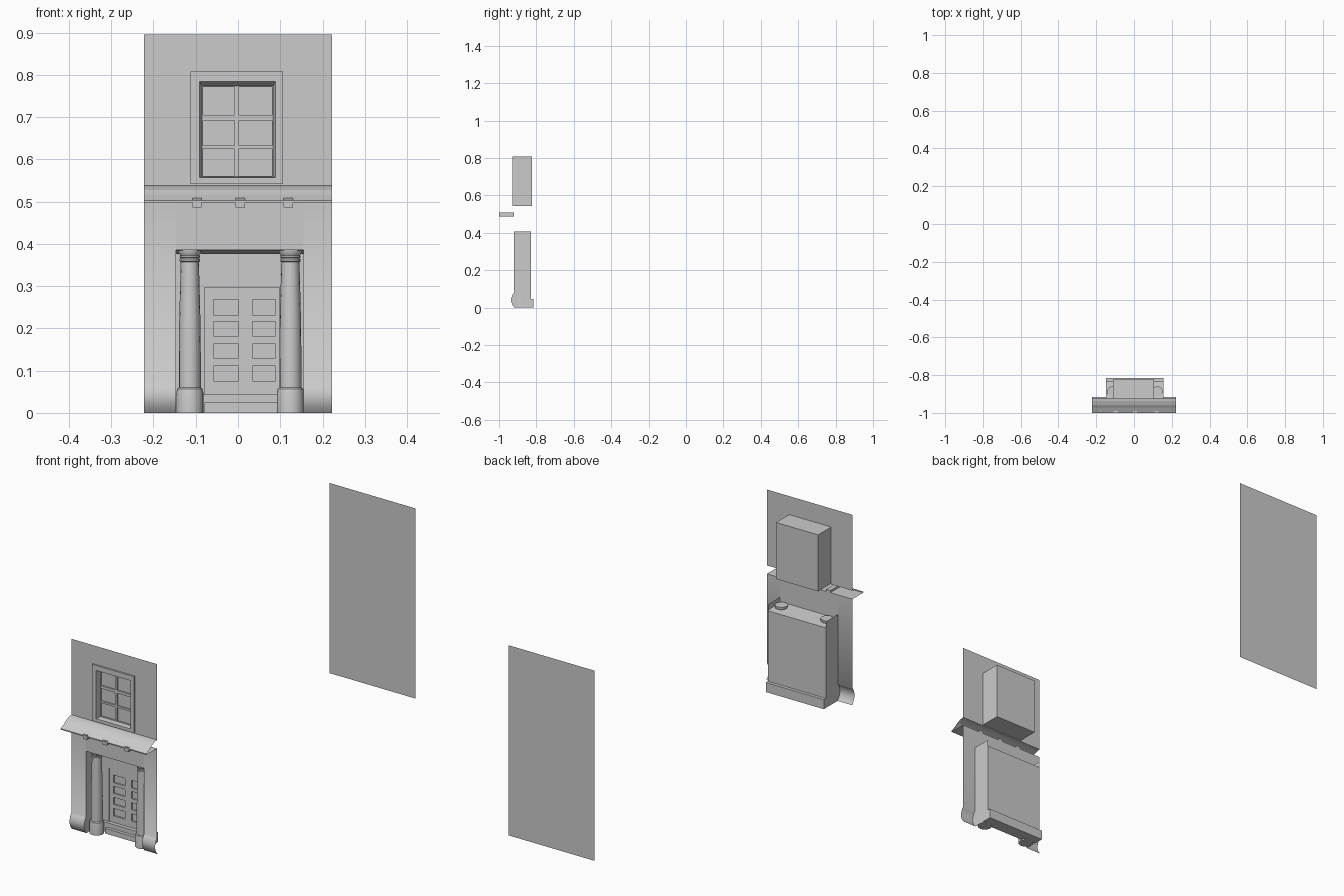
import bpy, bmesh, math

if "Cube" in bpy.data.objects:
    bpy.data.objects.remove(bpy.data.objects["Cube"])

FRONT = -0.92          # facade plane
HALF_W = 0.223
HEIGHT = 0.895
DOOR_L, DOOR_R, DOOR_TOP = -0.147, 0.155, 0.386
BACK = -0.83           # back of the door recess


def make(name, verts, faces, smooth=None):
    me = bpy.data.meshes.new(name)
    me.from_pydata(verts, [], faces)
    bm = bmesh.new()
    bm.from_mesh(me)
    bmesh.ops.remove_doubles(bm, verts=bm.verts, dist=1e-5)
    bm.to_mesh(me)
    bm.free()
    ob = bpy.data.objects.new(name, me)
    bpy.context.collection.objects.link(ob)
    if smooth:
        bpy.context.view_layer.objects.active = ob
        ob.select_set(True)
        bpy.ops.object.shade_smooth_by_angle(angle=math.radians(smooth))
        ob.select_set(False)
    return ob


def rect(x0, x1, z0, z1, y):
    return [(x0, y, z0), (x1, y, z0), (x1, y, z1), (x0, y, z1)]


def ring(a, b):
    """Four quads joining outer loop a to inner loop b."""
    return [[a[i], a[(i + 1) % 4], b[(i + 1) % 4], b[i]] for i in range(4)]


def from_quads(name, quads):
    verts, faces = [], []
    for q in quads:
        faces.append(range(len(verts), len(verts) + len(q)))
        verts += q
    return make(name, verts, [list(f) for f in faces])


def grid_quads(xs, zs, y, depth=None):
    """Sheet cut by grid lines; odd-odd cells are holes or recessed panels."""
    quads = []
    for i in range(len(xs) - 1):
        for j in range(len(zs) - 1):
            r = rect(xs[i], xs[i + 1], zs[j], zs[j + 1], y)
            if i % 2 and j % 2:
                if depth is not None:
                    inner = [(x, y + depth, z) for x, _, z in r]
                    quads += ring(r, inner) + [inner]
            else:
                quads.append(r)
    return quads


def sweep(name, profile, x0, x1, smooth=None):
    """Open (y, z) profile stretched along x."""
    n = len(profile)
    verts = [(x, y, z) for x in (x0, x1) for y, z in profile]
    return make(name, verts, [[i, i + 1, n + i + 1, n + i] for i in range(n - 1)], smooth)


def box(name, x0, x1, y0, y1, z0, z1):
    a, b = rect(x0, x1, z0, z1, y0), rect(x0, x1, z0, z1, y1)
    return from_quads(name, [a, b[::-1]] + [q[::-1] for q in ring(a, b)])


def lathe(name, profile, cx, cy, sides=16):
    verts = [(cx + r * math.cos(2 * math.pi * k / sides),
              cy + r * math.sin(2 * math.pi * k / sides), z)
             for r, z in profile for k in range(sides)]
    n = len(profile)
    faces = [[j * sides + k, j * sides + (k + 1) % sides,
              (j + 1) * sides + (k + 1) % sides, (j + 1) * sides + k]
             for j in range(n - 1) for k in range(sides)]
    faces += [list(range(sides))[::-1], list(range((n - 1) * sides, n * sides))]
    return make(name, verts, faces, 35)


# lower walls with swelling plinth either side of the door
plinth = [(-0.917, 0), (-0.928, 0.014), (-0.934, 0.03), (-0.935, 0.045),
          (-0.931, 0.06), (-0.925, 0.072), (FRONT, 0.078)]
lower = plinth + [(FRONT, 0.498)]
sweep("lower_wall_left", lower, -HALF_W, DOOR_L, 40)
sweep("lower_wall_right", lower, DOOR_R, HALF_W, 40)
from_quads("wall_over_door", [rect(DOOR_L, DOOR_R, DOOR_TOP, 0.498, FRONT)])

# upper wall with window hole
from_quads("upper_wall", grid_quads([-HALF_W, -0.112, 0.107, HALF_W],
                                    [0.538, 0.542, 0.808, HEIGHT], FRONT))

# plain wall at the far end
from_quads("back_wall", [rect(-HALF_W, HALF_W, 0, HEIGHT, 1.0)[::-1]])

# canopy and its brackets
sweep("canopy", [(FRONT, 0.538), (-0.938, 0.535), (-0.957, 0.528), (-0.975, 0.516),
                 (-1.0, 0.503), (-1.0, 0.498), (FRONT, 0.498)], -HALF_W, HALF_W)
for i, x in enumerate((-0.097, 0.005, 0.119)):
    box(f"canopy_bracket_{i + 1}", x - 0.011, x + 0.011, -0.999, FRONT, 0.486, 0.508)

# door recess: jambs, ceiling and back wall
for side, x in (("left", DOOR_L), ("right", DOOR_R)):
    pts = plinth + [(FRONT, 0.406), (BACK, 0.406), (BACK, 0)]
    from_quads(f"door_jamb_{side}", [[(x, y, z) for y, z in pts]])
sweep("door_ceiling", [(FRONT, DOOR_TOP), (BACK, 0.377)], DOOR_L, DOOR_R)
from_quads("recess_back", [rect(DOOR_L, DOOR_R, 0, 0.377, BACK)])

# panelled door with surround
surround = [rect(DOOR_L, DOOR_R, 0.045, 0.377, -0.846)]
opening = [rect(-0.079, 0.098, 0.045, 0.297, -0.846)]
leaf = rect(-0.079, 0.098, 0.045, 0.297, -0.842)
from_quads("door_surround", ring(surround[0], opening[0]) + ring(opening[0], leaf))
from_quads("door", grid_quads(
    [-0.079, -0.058, 0.001, 0.034, 0.089, 0.098],
    [0.045, 0.076, 0.111, 0.13, 0.163, 0.182, 0.216, 0.232, 0.268, 0.297],
    -0.842, 0.007))

# doorsteps
box("upper_step", DOOR_L, DOOR_R, -0.86, -0.815, 0, 0.045)
box("lower_step", -0.079, 0.098, -0.875, -0.86, 0, 0.024)

# columns
column = [(0.032, 0), (0.032, 0.048), (0.030, 0.057), (0.026, 0.06), (0.026, 0.13),
          (0.025, 0.22), (0.0215, 0.357), (0.024, 0.359), (0.024, 0.364),
          (0.022, 0.366), (0.024, 0.369), (0.023, 0.373), (0.028, 0.381), (0.028, 0.392)]
for side, x in (("left", -0.114), ("right", 0.124)):
    lathe(f"column_{side}", column, x, -0.887)

# window: deep casing, sloping reveal, six recessed panes
outer = rect(-0.112, 0.107, 0.542, 0.808, -0.927)
inner = rect(-0.091, 0.089, 0.557, 0.784, -0.927)
sash = rect(-0.085, 0.083, 0.559, 0.773, -0.902)
rear = rect(-0.112, 0.107, 0.542, 0.808, -0.823)
from_quads("window_casing", ring(outer, inner) + ring(inner, sash)
           + ring(rear, outer) + [rear[::-1]])
from_quads("window_sash", grid_quads(
    [-0.085, -0.083, -0.008, 0.002, 0.081, 0.083],
    [0.559, 0.561, 0.624, 0.633, 0.692, 0.705, 0.771, 0.773], -0.902, 0.007))
